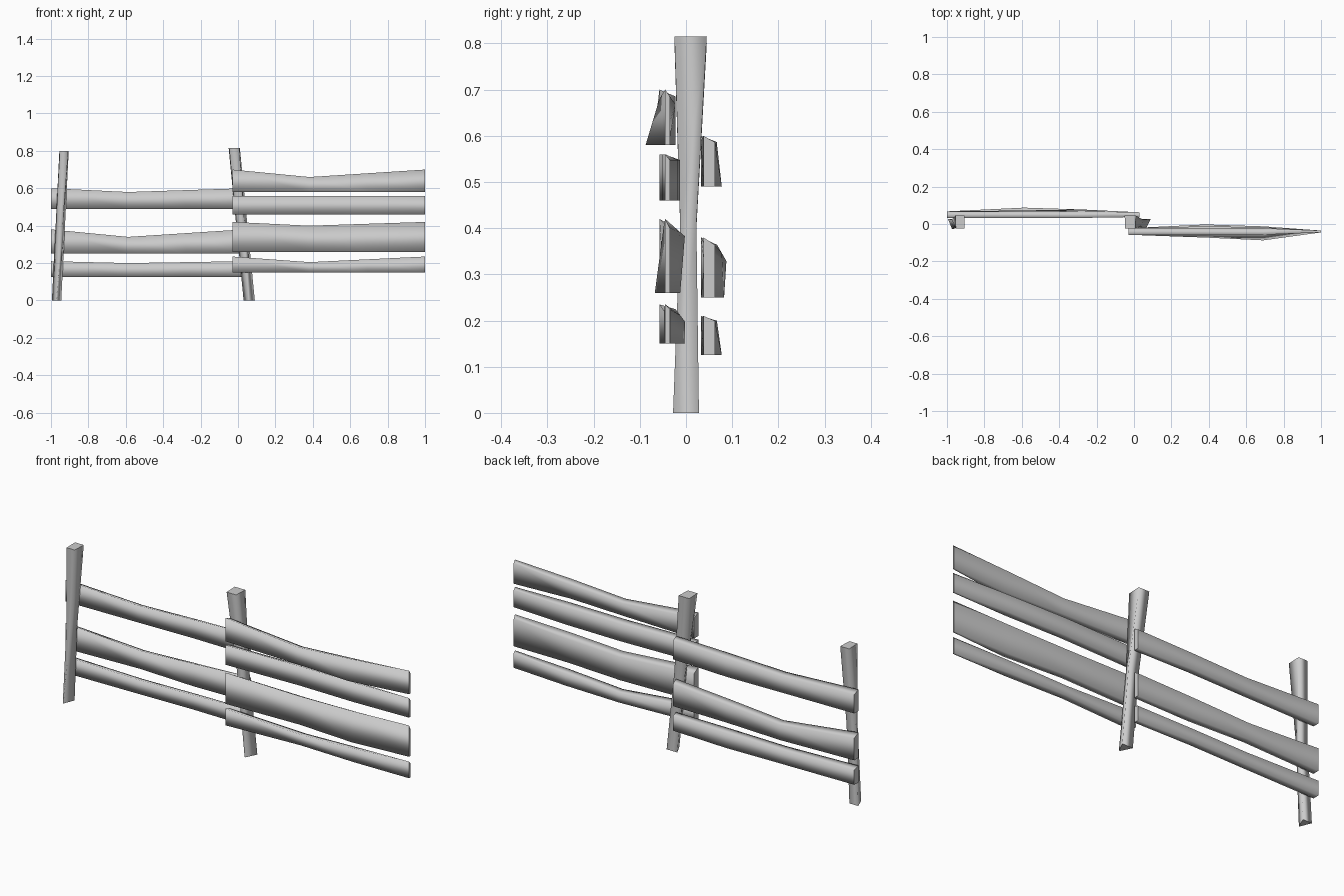
import bpy
import bmesh
from mathutils import Vector

cube = bpy.data.objects.get("Cube")
if cube:
    bpy.data.objects.remove(cube, do_unlink=True)

wood = bpy.data.materials.new("weathered_grey")
wood.use_nodes = True
colour = (0.6, 0.6, 0.6, 1)
wood.diffuse_color = colour
wood.node_tree.nodes["Principled BSDF"].inputs["Base Color"].default_value = colour


def loft(name, rings):
    """Skin a row of matching rings, with smooth sides and flat end caps."""
    bm = bmesh.new()
    rows = [[bm.verts.new(point) for point in ring] for ring in rings]
    for near, far in zip(rows, rows[1:]):
        for i in range(len(near)):
            face = bm.faces.new((near[i - 1], near[i], far[i], far[i - 1]))
            face.smooth = True
    bm.faces.new(rows[0])
    bm.faces.new(rows[-1])
    bmesh.ops.recalc_face_normals(bm, faces=bm.faces)
    mesh = bpy.data.meshes.new(name)
    bm.to_mesh(mesh)
    bm.free()
    mesh.materials.append(wood)
    obj = bpy.data.objects.new(name, mesh)
    bpy.context.collection.objects.link(obj)


def rail_ring(x, low, high, y, thick, lean):
    """Hewn plank section: upright front, sloping back, foot pushed out by lean."""
    half = thick / 2
    shoulder = high - (high - low) / 8
    return [(x, y - half + lean, low), (x, y + half + lean, low),
            (x, y + half, shoulder), (x, y - half, high)]


def rail(name, start, end, low, high, y, pinch, bulge, lean, tip):
    """Plank that narrows by pinch and bows by bulge part way along."""
    thick = 0.035
    middle = start + (end - start) * 0.4
    loft(name, [
        rail_ring(start, low, high, y, thick, 0),
        rail_ring(middle, low, high - pinch, y + bulge, thick, lean / 2),
        rail_ring((middle + end) / 2, low, high - pinch / 2, y + bulge / 2, thick, lean),
        rail_ring(end, low, high, y, tip, 0)])


def post(name, foot, top, width, depth):
    """Leaning post: wedge shaped at the foot, slim waist, squared head."""
    rings = []
    for t, taper, slim in ((0, 0.9, 0.8), (0.5, 0.5, 0.5), (1, 0.1, 1)):
        centre = Vector(foot).lerp(Vector(top), t)
        back = width / 2
        front = back * (1 - taper)
        half = depth / 2 * slim
        outline = ((-front, -half), (front, -half), (back, half), (-back, half))
        rings.append([centre + Vector((x, y, 0)) for x, y in outline])
    loft(name, rings)


# Posts leaning opposite ways
post("middle_post", (0.06, 0, 0), (-0.02, 0.01, 0.815), 0.06, 0.07)
post("end_post", (-0.97, 0, 0), (-0.93, 0.01, 0.8), 0.05, 0.07)

# Four rails on the front, tapering to thin tips: low, high, pinch, bulge, lean
front_rails = {
    "top": (0.58, 0.7, 0.04, 0, -0.03),
    "upper": (0.46, 0.56, 0, 0.01, 0),
    "lower": (0.26, 0.42, 0.02, 0.02, -0.02),
    "bottom": (0.15, 0.235, 0.03, 0.02, 0),
}
for place, (low, high, pinch, bulge, lean) in front_rails.items():
    rail("front_rail_" + place, -0.03, 1, low, high, -0.04, pinch, bulge, lean, 0.01)

# Three rails on the back, between the posts
back_rails = {
    "top": (0.49, 0.6, 0.02, 0, 0.01),
    "middle": (0.25, 0.38, 0.04, 0.02, -0.01),
    "bottom": (0.125, 0.21, 0.01, 0, 0.01),
}
for place, (low, high, pinch, bulge, lean) in back_rails.items():
    rail("back_rail_" + place, -1, 0.03, low, high, 0.05, pinch, bulge, lean, 0.025)
